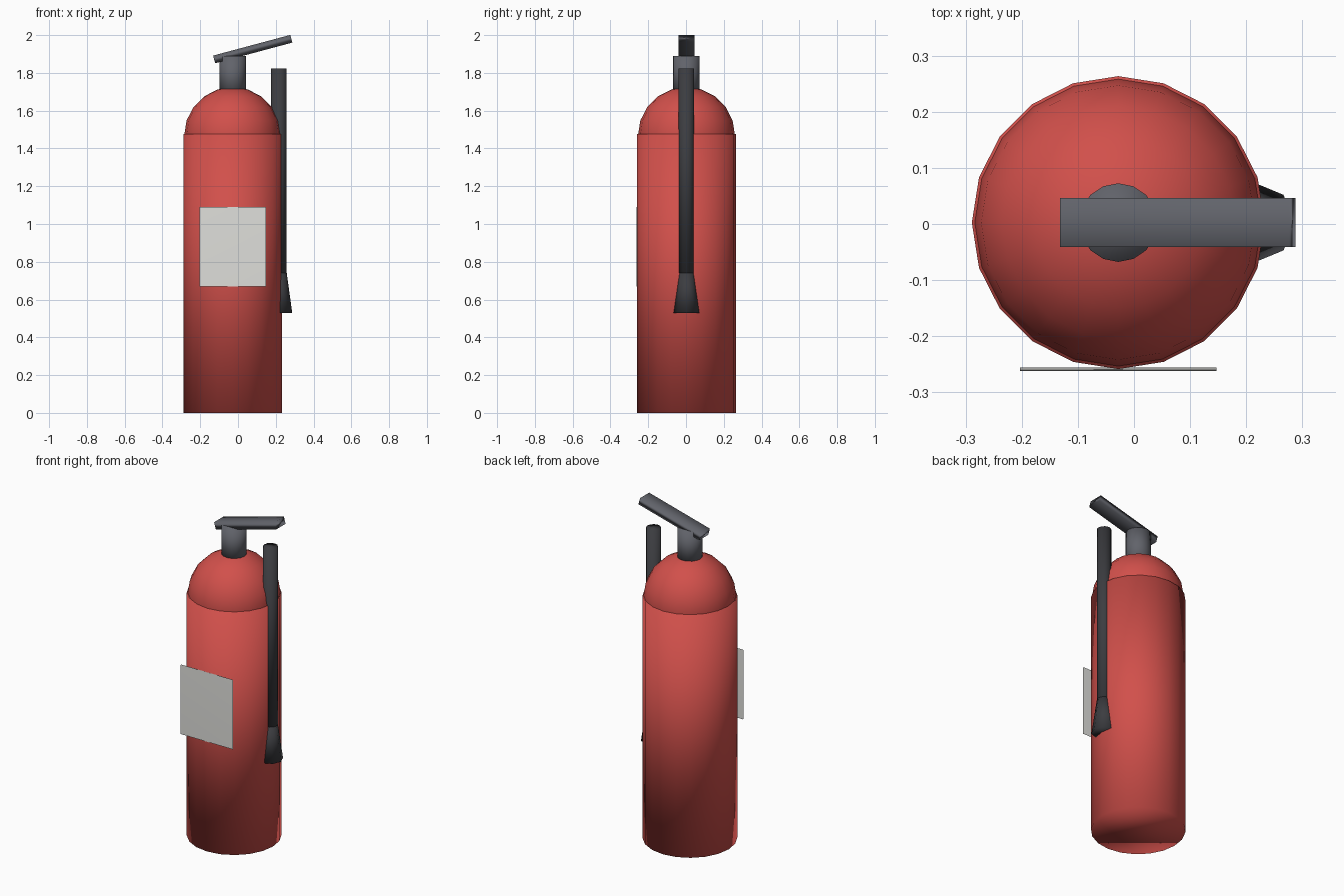
import bpy
import math

cube = bpy.data.objects.get("Cube")
if cube:
    bpy.data.objects.remove(cube, do_unlink=True)


def material(name, colour):
    mat = bpy.data.materials.new(name)
    mat.use_nodes = True
    mat.diffuse_color = (*colour, 1)
    mat.node_tree.nodes["Principled BSDF"].inputs["Base Color"].default_value = (*colour, 1)
    return mat


red = material("red paint", (0.64, 0.08, 0.07))
grey = material("grey metal", (0.12, 0.125, 0.145))
black = material("black rubber", (0.045, 0.046, 0.052))
white = material("off white", (0.74, 0.74, 0.71))

AXIS_X, AXIS_Y = -0.028, 0.0025
HOSE_X = 0.217


def finish(name, mat):
    ob = bpy.context.object
    ob.name = ob.data.name = name
    ob.data.materials.append(mat)
    bpy.ops.object.shade_smooth()
    return ob


def tapered(name, mat, sides, x, bottom, top, r_bottom, r_top):
    """Upright capped cylinder or cone between two heights."""
    bpy.ops.mesh.primitive_cone_add(
        vertices=sides, radius1=r_bottom, radius2=r_top, depth=top - bottom,
        location=(x, AXIS_Y, (bottom + top) / 2))
    return finish(name, mat)


def box(name, mat, centre, size, tilt=0):
    bpy.ops.mesh.primitive_cube_add(size=1, location=centre, rotation=(0, tilt, 0))
    bpy.context.object.scale = size
    return finish(name, mat)


# Tank with domed shoulder
tapered("tank", red, 20, AXIS_X, 0, 1.476, 0.261, 0.261)
bpy.ops.mesh.primitive_uv_sphere_add(
    segments=20, ring_count=10, radius=0.257, location=(AXIS_X, AXIS_Y, 1.468))
finish("tank_dome", red)

# Valve neck and tilted lever
tapered("valve_neck", grey, 16, AXIS_X, 1.68, 1.89, 0.07, 0.07)
box("lever", grey, (0.078, AXIS_Y, 1.926), (0.423, 0.087, 0.042), math.radians(-15))

# Hose with flared nozzle
tapered("hose", black, 12, HOSE_X, 0.74, 1.823, 0.041, 0.041)
tapered("nozzle", black, 8, HOSE_X, 0.53, 0.74, 0.07, 0.041)

# Front label plate
box("label", white, (AXIS_X, -0.259, 0.879), (0.35, 0.006, 0.42))
